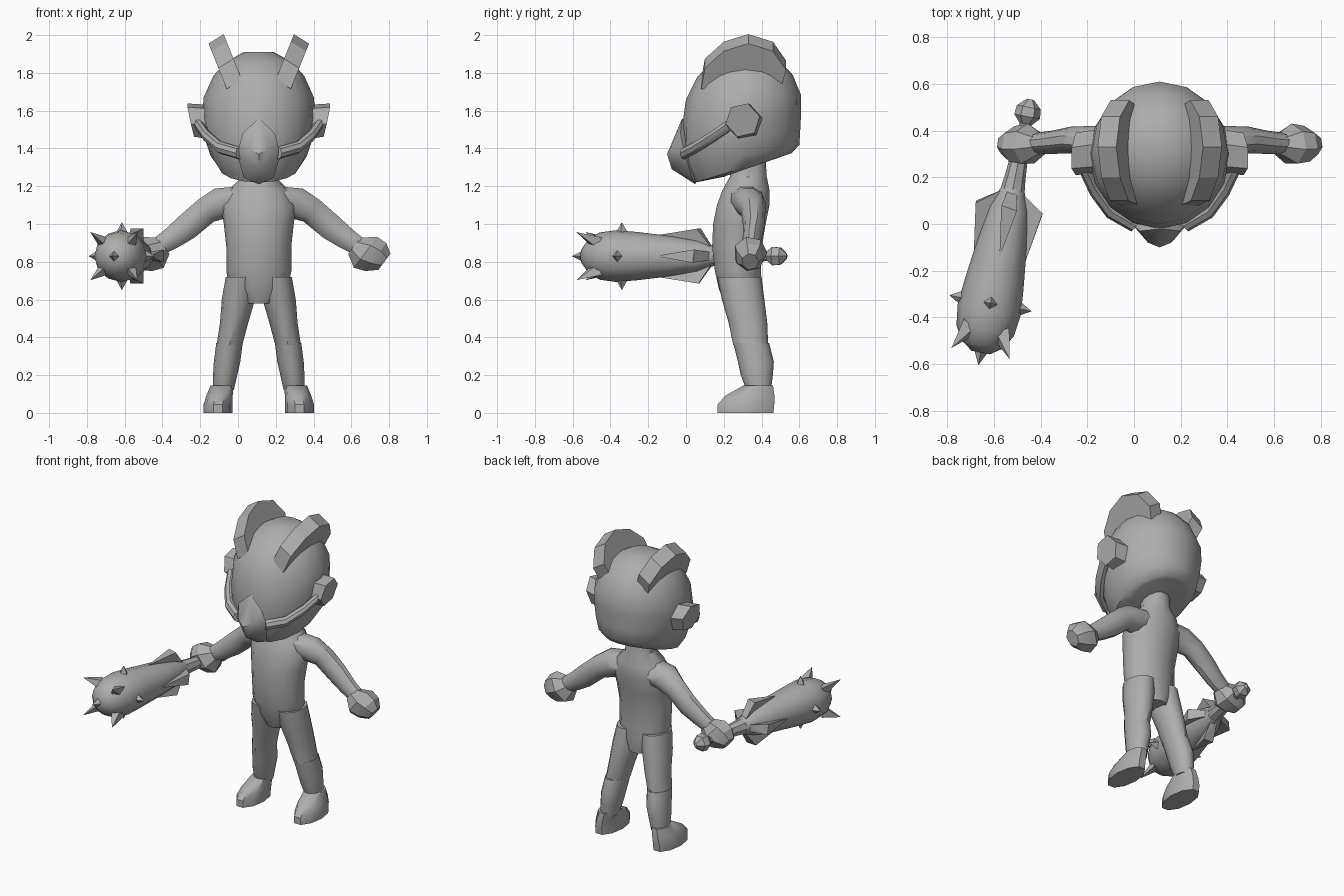
import bpy, bmesh, math
from mathutils import Vector as V

if "Cube" in bpy.data.objects:
    bpy.data.objects.remove(bpy.data.objects["Cube"])

CX = 0.11  # the figure's own middle plane
grey = bpy.data.materials.new("plain_grey")
grey.diffuse_color = (0.42, 0.42, 0.42, 1)
grey.use_nodes = True
grey.node_tree.nodes["Principled BSDF"].inputs["Base Color"].default_value = grey.diffuse_color


def finish(name, bm, angle=40):
    bmesh.ops.recalc_face_normals(bm, faces=bm.faces)
    me = bpy.data.meshes.new(name)
    bm.to_mesh(me)
    bm.free()
    me.materials.append(grey)
    ob = bpy.data.objects.new(name, me)
    bpy.context.collection.objects.link(ob)
    bpy.ops.object.select_all(action='DESELECT')
    bpy.context.view_layer.objects.active = ob
    ob.select_set(True)
    if angle:
        bpy.ops.object.shade_smooth_by_angle(angle=math.radians(angle))
    return ob


def loft(name, rings, n=12, angle=40):
    """Skin of elliptical rings (centre, u axis, v axis), capped at both ends."""
    bm = bmesh.new()
    loops = []
    for c, u, v in rings:
        loops.append([bm.verts.new(V(c) + V(u) * math.cos(a) + V(v) * math.sin(a))
                      for a in (2 * math.pi * i / n for i in range(n))])
    for a, b in zip(loops, loops[1:]):
        for i in range(n):
            j = (i + 1) % n
            bm.faces.new((a[i], a[j], b[j], b[i]))
    bm.faces.new(loops[0])
    bm.faces.new(loops[-1])
    return finish(name, bm, angle)


def hull(name, points, angle=0):
    bm = bmesh.new()
    for p in points:
        bm.verts.new(p)
    bmesh.ops.convex_hull(bm, input=bm.verts)
    return finish(name, bm, angle)


def flat(x, y0, y1, z0, z1, hw):
    """Ring spanning front point (y0, z0) to back point (y1, z1)."""
    return ((x, (y0 + y1) / 2, (z0 + z1) / 2), (hw, 0, 0), (0, (y1 - y0) / 2, (z1 - z0) / 2))


# head, tilted rings from the open underside to the crown
loft("head", [flat(CX, *r) for r in (
    (.20, .53, 1.25, 1.365, .17), (.05, .56, 1.22, 1.375, .21), (.0, .60, 1.30, 1.42, .255),
    (-.02, .605, 1.40, 1.50, .285), (-.02, .61, 1.52, 1.60, .30), (.0, .61, 1.66, 1.68, .292),
    (.06, .565, 1.78, 1.79, .24), (.14, .50, 1.855, 1.86, .175), (.24, .42, 1.91, 1.91, .08))], 16)

# snout
pts = [(CX, -.10, 1.37), (CX, -.02, 1.56), (CX, -.075, 1.29), (CX, .05, 1.21), (CX, .1, 1.4)]
for s in (-1, 1):
    pts += [(CX + s * .085, -.03, 1.48), (CX + s * .115, -.005, 1.37),
            (CX + s * .05, -.08, 1.40), (CX + s * .08, .03, 1.245)]
hull("snout", pts, 40)

# torso and neck
loft("torso", [flat(CX, y0, y1, z, z, hw) for y0, y1, z, hw in (
    (.20, .40, .58, .08), (.17, .405, .66, .155), (.15, .40, .75, .172), (.135, .405, .88, .172),
    (.14, .425, 1.0, .185), (.16, .445, 1.10, .20), (.19, .445, 1.18, .16),
    (.23, .43, 1.25, .09), (.25, .42, 1.40, .085))], 14)

for s, side in ((-1, "right"), (1, "left")):
    def m(o, y, z):
        return (CX + s * o, y, z)

    # leg, then boot shaft and foot
    loft(side + "_leg", [flat(CX + s * o, y0, y1, z, z, hw) for o, y0, y1, z, hw in (
        (.155, .25, .435, .36, .068), (.13, .225, .43, .48, .075),
        (.108, .19, .415, .60, .088), (.09, .165, .40, .72, .085))])
    loft(side + "_boot", [flat(CX + s * o, y0, y1, z, z, hw) for o, y0, y1, z, hw in (
        (.187, .32, .45, .12, .055), (.178, .29, .46, .20, .064),
        (.168, .275, .465, .27, .070), (.155, .25, .44, .37, .070))])
    loft(side + "_foot", [flat(CX + s * o, y0, y1, z, z, hw) for o, y0, y1, z, hw in (
        (.215, .16, .47, .0, .077), (.215, .16, .475, .045, .077),
        (.208, .20, .475, .09, .070), (.195, .30, .465, .145, .06))], 10)

    # arm rings stand square to the sloping path
    loft(side + "_arm", [(m(o, y, z), (0, ry, 0), (s * .6 * r, 0, .8 * r)) for o, y, z, ry, r in (
        (.08, .32, 1.12, .10, .10), (.18, .33, 1.115, .09, .095), (.28, .355, 1.07, .065, .075),
        (.38, .36, .985, .057, .073), (.46, .35, .925, .05, .062), (.53, .345, .88, .045, .052))], 10)
    loft(side + "_fist", [(m(o, .34, z), (0, ry, 0), (s * .6 * r, 0, .8 * r)) for o, z, ry, r in (
        (.505, .885, .045, .055), (.565, .85, .09, .105), (.62, .825, .08, .095),
        (.665, .80, .045, .055))], 7, 30)

    # hexagonal ear piece and the strap running to the snout
    loft(side + "_ear_piece", [(m(o, y, z), (0, r, .02), (s * .02, -.02, r)) for o, y, z, r in (
        (.27, .31, 1.54, .095), (.36, .30, 1.55, .09))], 6, 0)
    loft(side + "_strap", [(m(o, y, z), (s * .022, -.022, 0), (0, 0, .033)) for o, y, z in (
        (.32, .24, 1.53), (.275, .145, 1.465), (.205, .05, 1.405), (.10, -.01, 1.375))], 8)

    # half-round crest leaning outwards
    arc = ((.08, 0), (.10, .11), (.20, .20), (.33, .24), (.46, .20), (.53, .10), (.51, .03))
    bm = bmesh.new()
    faces = []
    for o, dz in ((.09, 1.765), (.17, 1.715)):
        faces.append([bm.verts.new(m(o + h * .40, y, dz + h)) for y, h in arc])
        bm.faces.new(faces[-1])
    for i in range(7):
        j = (i + 1) % 7
        bm.faces.new((faces[0][i], faces[0][j], faces[1][j], faces[1][i]))
    finish(side + "_crest", bm, 0)

# club: placed along its own axis
start = V((-.455, .475, .83))
axis = V((-.2, -1.02, 0)).normalized()
across, up = V((-axis.y, axis.x, 0)), V((0, 0, 1))


def club(t, r, a=0, tang=0):
    """Point at distance t, radius r, angle a, with a sideways shift."""
    d, e = across * math.cos(a) + up * math.sin(a), up * math.cos(a) - across * math.sin(a)
    return start + axis * t + d * r + e * tang


def turned(name, profile, n, angle=40):
    loft(name, [(club(t, 0), across * r, up * r) for t, r in profile], n, angle)


turned("club_knob", ((-.06, .015), (-.025, .052), (.015, .056), (.055, .02)), 6, 0)
turned("club_handle", ((0, .022), (.15, .035), (.28, .045), (.36, .055)), 8)
turned("club_head", ((.33, .05), (.42, .085), (.55, .105), (.75, .128), (.86, .137),
                     (.95, .125), (1.01, .09), (1.045, .04)), 12)

for k in range(4):
    a = k * math.pi / 2
    # pointed collar leaf
    hull("collar_leaf", [club(.34, .04, a, -.02), club(.34, .04, a, .02), club(.42, .145, a, -.035),
                         club(.41, .145, a, .035), club(.50, .06, a), club(.63, .112, a)])
    # side spike and slanted front spike
    for name, t, r, ang, dt in (("side_spike", .83, .12, a, 0),
                                ("front_spike", .95, .105, a + math.pi / 4, .10)):
        tip = club(t + dt, .18, ang)
        base = [club(t + p, r - p * (dt > 0), ang, q)
                for p, q in ((-.034, 0), (.034, 0), (0, -.034), (0, .034))]
        hull(name, base + [tip])
hull("end_spike", [club(1.03, .034, k * math.pi / 2) for k in range(4)] + [club(1.10, 0)])
